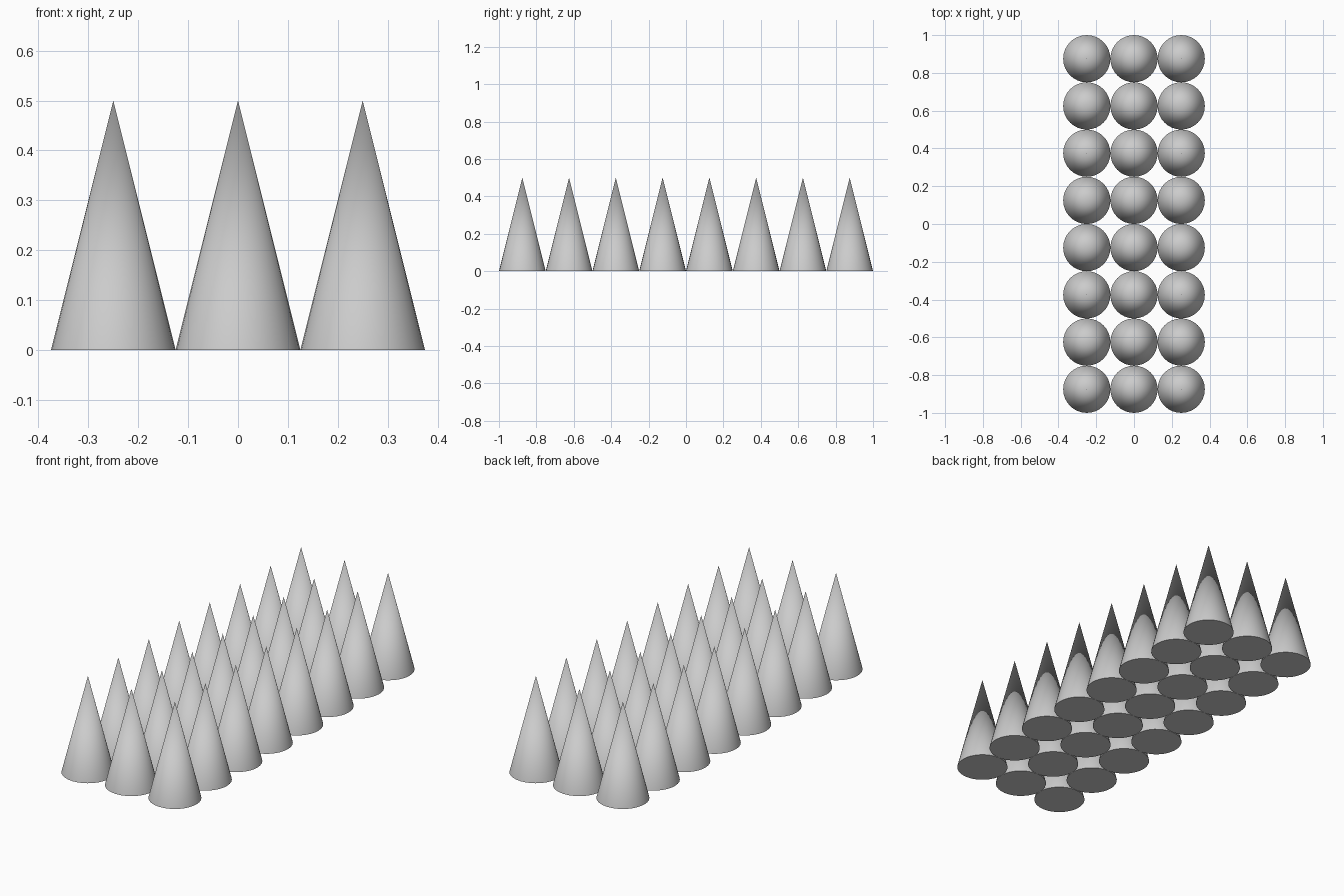
import bpy

if "Cube" in bpy.data.objects:
    bpy.data.objects.remove(bpy.data.objects["Cube"])

COLS, ROWS = 3, 8
RADIUS, HEIGHT = 0.125, 0.5
PITCH = 2 * RADIUS


def add_spike(col, row):
    # One closed cone with a smooth side and a crisp base rim
    x = (col - (COLS - 1) / 2) * PITCH
    y = (row - (ROWS - 1) / 2) * PITCH
    bpy.ops.mesh.primitive_cone_add(vertices=32, radius1=RADIUS, radius2=0,
                                    depth=HEIGHT, location=(x, y, HEIGHT / 2))
    spike = bpy.context.object
    spike.name = f"cone_spike_{row + 1}_{col + 1}"
    bpy.ops.object.shade_smooth_by_angle()


# Grid of touching cones
for row in range(ROWS):
    for col in range(COLS):
        add_spike(col, row)
